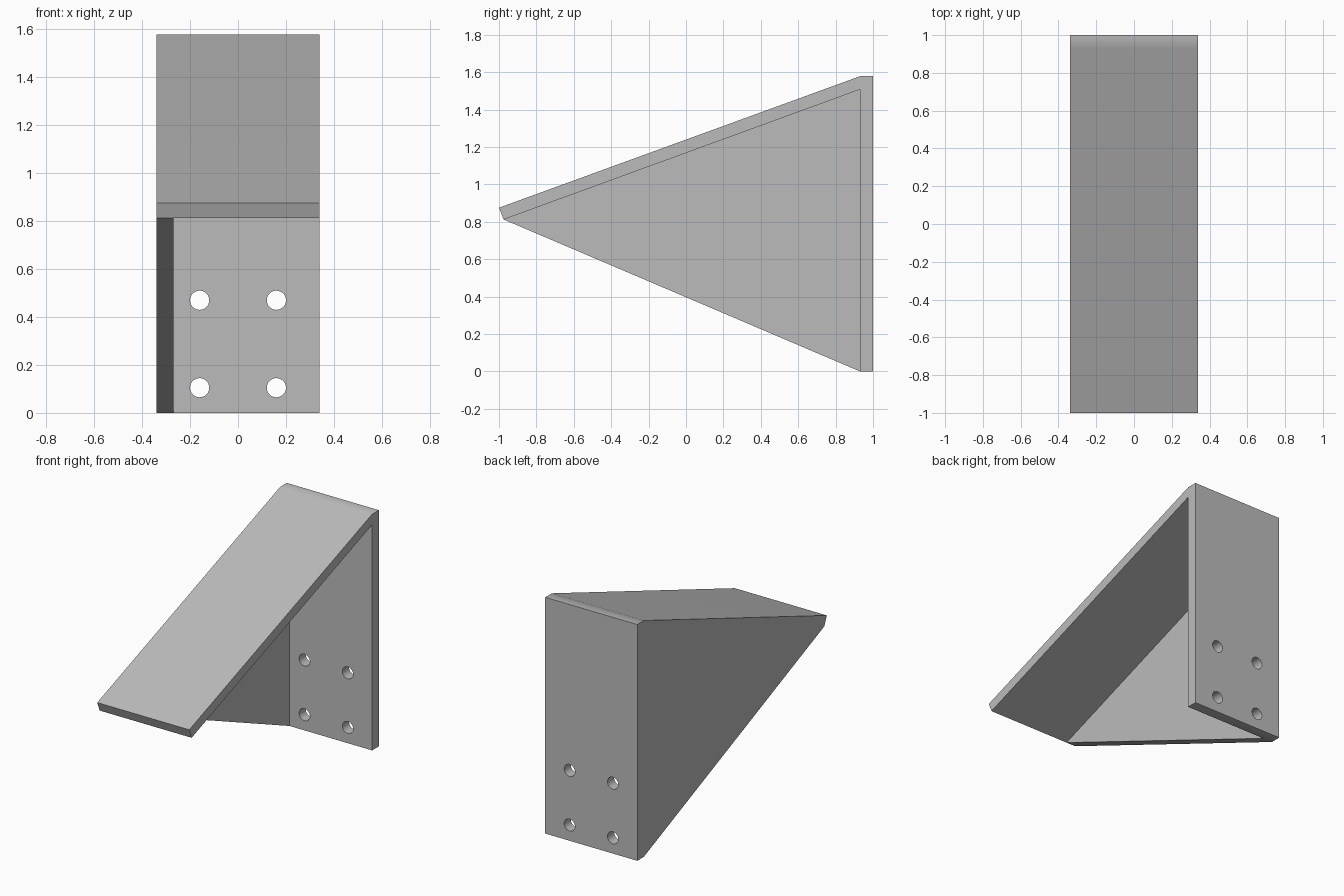
import bpy
import bmesh
from mathutils import Matrix
from math import radians

cube = bpy.data.objects.get("Cube")
if cube:
    bpy.data.objects.remove(cube, do_unlink=True)

# Single plain grey material
grey = bpy.data.materials.new("plain grey")
grey.use_nodes = True
colour = (0.5, 0.5, 0.5, 1)
grey.diffuse_color = colour
grey.node_tree.nodes["Principled BSDF"].inputs["Base Color"].default_value = colour

HALF, INNER = 0.34, -0.27      # half width, inner face of the side web

# Side profile corners (y, z): sloped plate and back plate
profile = {
    "nose_top": (-1, 0.875), "ridge": (0.93, 1.578), "back_top": (1, 1.578),
    "back_foot": (1, 0), "foot": (0.93, 0),
    "inner_top": (0.93, 1.507), "nose_low": (-0.975, 0.812),
}


def make_object(name, bm):
    bmesh.ops.recalc_face_normals(bm, faces=bm.faces)
    mesh = bpy.data.meshes.new(name)
    bm.to_mesh(mesh)
    bm.free()
    mesh.materials.append(grey)
    obj = bpy.data.objects.new(name, mesh)
    bpy.context.collection.objects.link(obj)
    return obj


# Bracket body: two plates joined by one triangular web
bm = bmesh.new()
left, mid, right = (
    {k: bm.verts.new((x, y, z)) for k, (y, z) in profile.items()
     if k in keys}
    for x, keys in (
        (HALF, profile),
        (INNER, ("foot", "inner_top", "nose_low")),
        (-HALF, [k for k in profile if k != "inner_top"]),
    )
)
bm.faces.new(left.values())
bm.faces.new(right.values())
bm.faces.new(mid.values())
outline = ["nose_low", "nose_top", "ridge", "back_top", "back_foot", "foot"]
for a, b in zip(outline, outline[1:]):
    ring = [left[a], mid.get(a), right[a], right[b], mid.get(b), left[b]]
    bm.faces.new([v for v in ring if v])
bm.faces.new((mid["foot"], right["foot"], right["nose_low"], mid["nose_low"]))
for a, b in (("foot", "inner_top"), ("inner_top", "nose_low")):
    bm.faces.new((left[a], mid[a], mid[b], left[b]))
bracket = make_object("shelf_bracket", bm)

# Four screw holes through the back plate
bm = bmesh.new()
for x in (-0.16, 0.16):
    for z in (0.105, 0.47):
        place = Matrix.Translation((x, 0.965, z)) @ Matrix.Rotation(radians(90), 4, "X")
        bmesh.ops.create_cone(bm, cap_ends=True, segments=32, radius1=0.04,
                              radius2=0.04, depth=0.2, matrix=place)
cutter = make_object("screw_hole_cutter", bm)
cutter.hide_render = True
cut = bracket.modifiers.new("screw holes", "BOOLEAN")
cut.operation, cut.solver, cut.object = "DIFFERENCE", "EXACT", cutter

bpy.ops.object.select_all(action="DESELECT")
bracket.select_set(True)
bpy.context.view_layer.objects.active = bracket
bpy.ops.object.modifier_apply(modifier=cut.name)
bpy.data.objects.remove(cutter, do_unlink=True)

# Smooth hole walls and ridge, keeping the large faces flat
bpy.ops.object.shade_smooth_by_angle(angle=radians(30))
weighted = bracket.modifiers.new("flat large faces", "WEIGHTED_NORMAL")
weighted.keep_sharp = True
